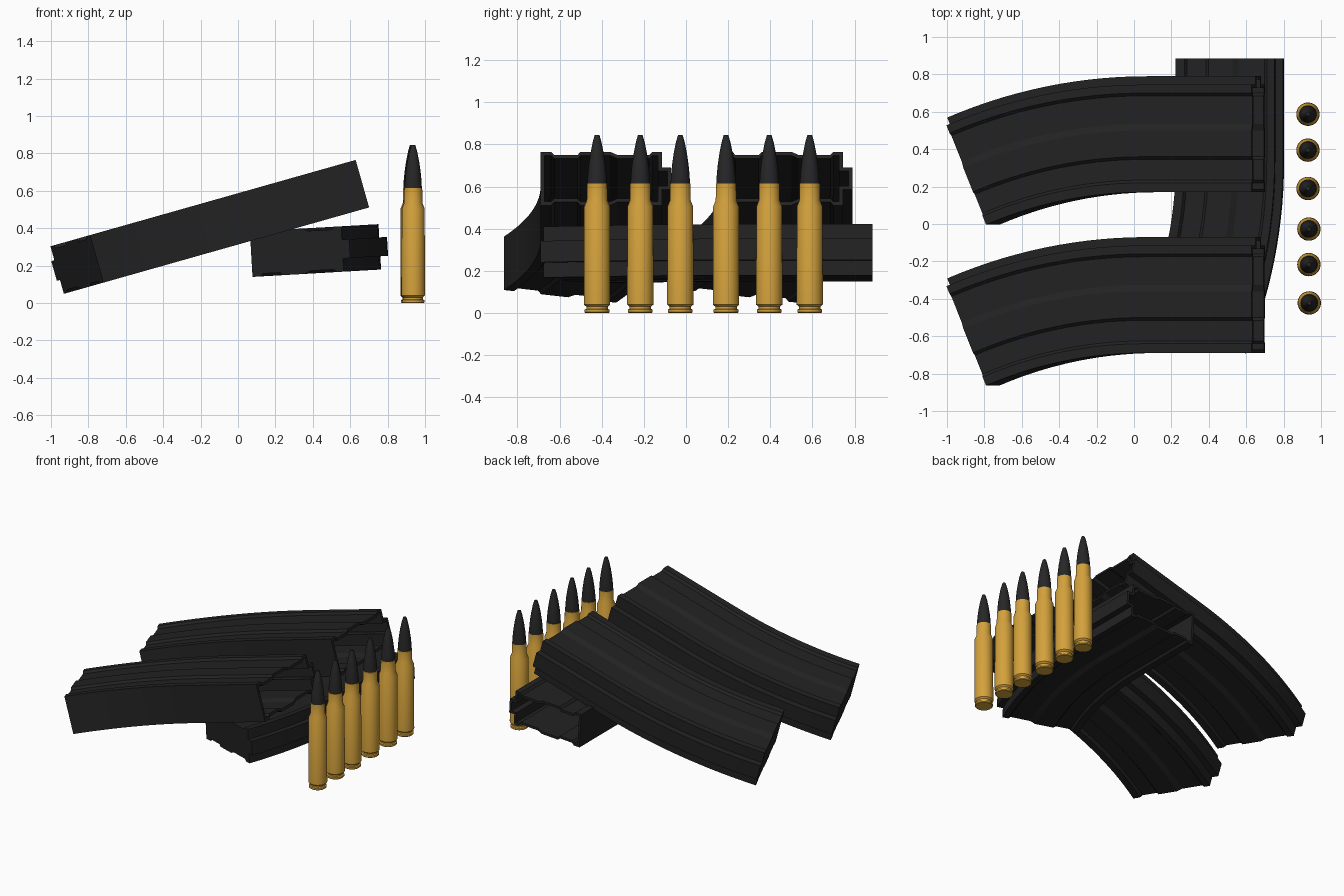
import bpy, bmesh, math
from mathutils import Matrix, Vector

if "Cube" in bpy.data.objects:
    bpy.data.objects.remove(bpy.data.objects["Cube"])


def material(name, rgb):
    m = bpy.data.materials.new(name)
    m.diffuse_color = (*rgb, 1)
    m.use_nodes = True
    m.node_tree.nodes["Principled BSDF"].inputs["Base Color"].default_value = m.diffuse_color
    return m


BLACK = material("black_metal", (0.016, 0.016, 0.016))
BRASS = material("brass", (0.66, 0.36, 0.045))
TIP = material("dark_tip", (0.02, 0.02, 0.021))


def finish(name, bm, mats, matrix, angle):
    bmesh.ops.recalc_face_normals(bm, faces=bm.faces[:])
    me = bpy.data.meshes.new(name)
    bm.to_mesh(me)
    bm.free()
    for m in mats:
        me.materials.append(m)
    ob = bpy.data.objects.new(name, me)
    bpy.context.collection.objects.link(ob)
    ob.matrix_world = matrix
    bpy.ops.object.select_all(action='DESELECT')
    ob.select_set(True)
    bpy.context.view_layer.objects.active = ob
    bpy.ops.object.shade_smooth_by_angle(angle=math.radians(angle))
    return ob


# Half cross-section of the magazine: (front-to-back, half thickness), with
# two pressed grooves and a narrow spine
HALF = [(0, .132), (.05, .132), (.065, .116), (.175, .116), (.19, .132),
        (.33, .132), (.365, .116), (.515, .116), (.53, .132), (.575, .132),
        (.575, .055), (.62, .055)]
WALL = .018
STRAIGHT, RADIUS, TURN, STEPS = .603, 2.281, math.radians(22.5), 14


def inner(p):
    v, w = p
    if v == 0:
        v += WALL
    elif v >= .575:
        v -= WALL
    return v, w - WALL


def closed(half):
    return half + [(v, -w) for v, w in reversed(half)]


def magazine(name, matrix):
    bm = bmesh.new()

    def sweep(profile, turn):
        rings = [[bm.verts.new((0, v, w)) for v, w in profile]]
        for i in range(STEPS + 1):
            a = turn * i / STEPS
            rings.append([bm.verts.new((-STRAIGHT - (RADIUS + v) * math.sin(a),
                                        (RADIUS + v) * math.cos(a) - RADIUS, w))
                          for v, w in profile])
        for a, b in zip(rings, rings[1:]):
            bridge(a, b)
        # closed floor, built as strips between the two mirrored halves
        end, n = rings[-1], len(profile)
        for i in range(n // 2 - 1):
            if (profile[i][0], profile[i + 1][0]) != (profile[i + 1][0], profile[i][0]):
                bm.faces.new((end[i], end[i + 1], end[n - 2 - i], end[n - 1 - i]))
        return rings[0]

    def bridge(a, b):
        n = len(a)
        for i in range(n):
            j = (i + 1) % n
            bm.faces.new((a[i], a[j], b[j], b[i]))

    mouth = sweep(closed(HALF), TURN)
    mouth_in = sweep(closed([inner(p) for p in HALF]), TURN - .01)
    bridge(mouth, mouth_in)
    return finish(name, bm, [BLACK], matrix, 20)


def frame(origin, u, v, scale=1):
    u, v = Vector(u), Vector(v)
    rot = Matrix((u, v, u.cross(v))).transposed().to_4x4()
    return Matrix.Translation(origin) @ rot @ Matrix.Scale(scale, 4)


# Two sloping magazines resting on a third
t = math.radians(15.8)
slope = (math.cos(t), 0, math.sin(t))
magazine("rear_magazine", frame((.665, .17, .638), slope, (0, 1, 0)))
magazine("front_magazine", frame((.665, -.69, .638), slope, (0, 1, 0)))
r = math.radians(3.3)
magazine("lower_magazine", frame((.23, .885, .27), (0, 1, 0),
                                 (math.cos(r), 0, math.sin(r)), .92))

# Cartridges: lathed profile (radius, height), bullet above the case mouth
MOUTH = .615
CASE = [(.0, .0), (.055, .0), (.059, .004), (.059, .016), (.051, .02),
        (.051, .03), (.0625, .04), (.061, .505), (.049, .535), (.048, MOUTH)]
BULLET = [(.046, MOUTH), (.044, .655), (.039, .705), (.031, .76),
          (.021, .81), (.011, .845), (0, .845)]
SIDES = 32


def cartridge(name, x, y):
    bm = bmesh.new()
    rings = []
    for rad, z in CASE + BULLET:
        if rad == 0:
            rings.append([bm.verts.new((0, 0, z))] * SIDES)
        else:
            rings.append([bm.verts.new((rad * math.cos(k * math.tau / SIDES),
                                        rad * math.sin(k * math.tau / SIDES), z))
                          for k in range(SIDES)])
    for i, (a, b) in enumerate(zip(rings, rings[1:])):
        for k in range(SIDES):
            j = (k + 1) % SIDES
            f = bm.faces.new(list(dict.fromkeys((a[k], a[j], b[j], b[k]))))
            f.material_index = 1 if i >= len(CASE) else 0
    finish(name, bm, [BRASS, TIP], Matrix.Translation((x, y, 0)), 25)


for i, (x, y) in enumerate([(.93, .587), (.93, .395), (.93, .19), (.935, -.027),
                            (.935, -.217), (.937, -.422)]):
    cartridge(f"cartridge_{i + 1}", x, y)
